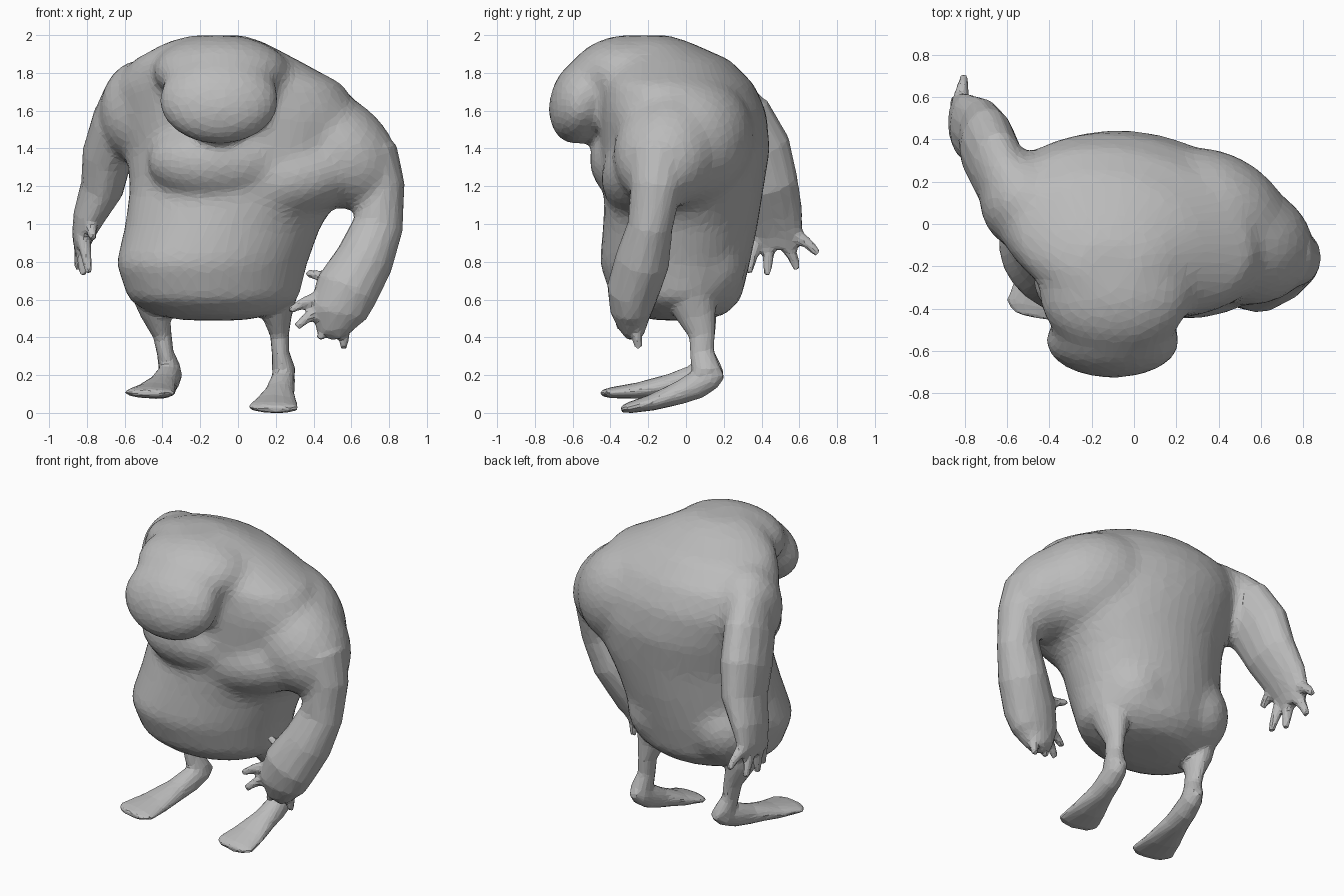
import bpy, bmesh, math
from mathutils import Vector, Matrix, Euler

old = bpy.data.objects.get("Cube")
if old:
    bpy.data.objects.remove(old, do_unlink=True)


def ball(center, radii, turn=(0, 0, 0)):
    """Closed ellipsoid; turn is in degrees."""
    rot = Euler([math.radians(a) for a in turn]).to_matrix().to_4x4()
    mat = Matrix.Translation(center) @ rot @ Matrix.Diagonal((*radii, 1))
    bmesh.ops.create_icosphere(bm, subdivisions=4, radius=1, matrix=mat)


def tube(sections, sides=16):
    """Closed loft through (x, y, z, half width, half depth) sections.
    A sixth value is a yaw in degrees and keeps the section level."""
    pts = [Vector(s[:3]) for s in sections]
    rings = []
    for i, s in enumerate(sections):
        along = (pts[min(i + 1, len(pts) - 1)] - pts[max(i - 1, 0)]).normalized()
        yaw = 0
        if len(s) > 5:
            yaw = math.radians(s[5])
            along = Vector((0, 0, 1))
        u = Vector((math.cos(yaw), math.sin(yaw), 0))
        u = (u - along * u.dot(along)).normalized()
        v = along.cross(u)
        ring = []
        for k in range(sides):
            a = math.tau * k / sides
            ring.append(bm.verts.new(pts[i] + u * s[3] * math.cos(a) + v * s[4] * math.sin(a)))
        rings.append(ring)
    for lo, hi in zip(rings, rings[1:]):
        for k in range(sides):
            n = (k + 1) % sides
            bm.faces.new((lo[k], lo[n], hi[n], hi[k]))
    bm.faces.new(rings[0][::-1])
    bm.faces.new(rings[-1])


def finger(root, tip):
    """Tapered finger with a slight knuckle."""
    a, b = Vector(root), Vector(tip)
    mid = a.lerp(b, 0.55) + Vector((0, 0, 0.012))
    tube([(*a, .042, .042), (*mid, .03, .03), (*b, .021, .021)], 8)


def foot(heel, toe):
    """Long foot with a sagging sole, running from the heel to a wide toe end."""
    a, b = Vector(heel), Vector(toe)
    shape = [(0, .03, .035), (.1, .06, .065), (.25, .07, .075), (.42, .078, .062),
             (.7, .115, .044), (.92, .14, .03), (1, .09, .018)]
    tube([(*(a.lerp(b, t) - Vector((0, 0, .03 * math.sin(math.pi * t)))), w, h)
          for t, w, h in shape])


def finish(name):
    """Turn the current working mesh into an object."""
    bmesh.ops.recalc_face_normals(bm, faces=bm.faces)
    mesh = bpy.data.meshes.new(name)
    bm.to_mesh(mesh)
    bm.free()
    ob = bpy.data.objects.new(name, mesh)
    bpy.context.collection.objects.link(ob)
    return ob


def fuse(ob, voxel, rounds, ratio):
    """Merge overlapping masses, soften the folds and reduce to facets."""
    bpy.context.view_layer.objects.active = ob
    remesh = ob.modifiers.new("fuse", 'REMESH')
    remesh.mode = 'VOXEL'
    remesh.voxel_size = voxel
    soften = ob.modifiers.new("soften", 'SMOOTH')
    soften.factor = .5
    soften.iterations = rounds
    ob.modifiers.new("facet", 'DECIMATE').ratio = ratio
    for name in ("fuse", "soften", "facet"):
        bpy.ops.object.modifier_apply(modifier=name)


# Arm paths: left hangs to the front, right is swung to the back
left_arm = [(.56, -.12, 1.46, .20, .22),
            (.68, -.14, 1.34, .185, .19),
            (.765, -.16, 1.2, .12, .135),
            (.74, -.19, 1.0, .135, .12),
            (.67, -.23, .82, .155, .145),
            (.575, -.28, .66, .17, .14),
            (.53, -.29, .54, .155, .11),
            (.53, -.28, .46, .115, .075),
            (.55, -.27, .42, .06, .05)]
right_arm = [(-.58, .15, 1.72, .12, .16),
             (-.64, .25, 1.56, .13, .21),
             (-.69, .36, 1.38, .135, .205),
             (-.72, .42, 1.20, .115, .18),
             (-.79, .46, 1.05, .085, .16),
             (-.82, .48, .95, .06, .14),
             (-.83, .48, .88, .04, .115)]

# Torso, from the belly up to the hunched back
bm = bmesh.new()
tube([(-.13, -.04, .50, .16, .12, 0),
      (-.13, -.04, .53, .33, .25, 5),
      (-.13, -.05, .61, .455, .34, 8),
      (-.14, -.06, .80, .51, .395, 10),
      (-.08, -.03, 1.0, .52, .41, 3),
      (.0, -.01, 1.2, .575, .42, -6),
      (.02, 0, 1.4, .62, .435, -12),
      (.0, -.01, 1.6, .66, .42, -14),
      (-.05, -.04, 1.75, .62, .385, -14),
      (-.12, -.09, 1.88, .44, .32, -10),
      (-.12, -.17, 1.97, .27, .20, 0),
      (-.11, -.20, 2.01, .14, .11, 0)], 32)

# Sagging chest, shoulders, shoulder blade and buttocks
ball((-.10, -.27, 1.34), (.38, .24, .22))
ball((.24, -.20, 1.25), (.42, .25, .22), (0, -10, 0))
ball((.50, -.09, 1.41), (.39, .29, .28), (0, 36, -15))
ball((.37, .03, 1.44), (.41, .31, .33), (0, 25, -28))
ball((-.52, .11, 1.61), (.21, .23, .27))
for x in (-.36, .08):
    ball((x, .07, .80), (.24, .25, .25))

# Head hanging forward and down
ball((-.09, -.33, 1.82), (.36, .29, .19), (8, 0, 0))
ball((-.10, -.55, 1.665), (.32, .17, .24), (-18, 0, 0))

# Upper arms flow into the trunk
tube(left_arm[:5])
tube(right_arm[:4])
trunk = finish("trunk")
fuse(trunk, .022, 24, 1)

# Forearms and fingers
bm = bmesh.new()
tube(left_arm[1:])
for root, tip in [((.44, -.30, .62), (.27, -.34, .55)),
                  ((.44, -.30, .55), (.31, -.36, .465)),
                  ((.50, -.28, .50), (.43, -.30, .40)),
                  ((.56, -.27, .46), (.56, -.25, .35)),
                  ((.50, -.23, .70), (.36, -.19, .75))]:
    finger(root, tip)
tube(right_arm[1:])
for root, tip in [((-.82, .38, .93), (-.79, .33, .75)),
                  ((-.83, .44, .90), (-.82, .43, .74)),
                  ((-.83, .53, .90), (-.85, .59, .77)),
                  ((-.82, .58, .95), (-.80, .70, .85)),
                  ((-.78, .35, 1.0), (-.77, .27, .93))]:
    finger(root, tip)

# Thin legs and long feet
tube([(-.44, .03, .64, .13, .14), (-.44, .06, .54, .08, .11),
      (-.40, .085, .42, .05, .07), (-.385, .085, .33, .045, .065),
      (-.36, .11, .24, .06, .08)])
foot((-.34, .19, .24), (-.48, -.44, .115))
tube([(.19, .03, .62, .13, .14), (.21, .06, .51, .075, .10),
      (.22, .085, .42, .05, .07), (.225, .085, .33, .047, .065),
      (.245, .11, .22, .065, .08)])
foot((.25, .19, .23), (.18, -.34, .03))
skin = finish("creature_skin")

# One continuous skin
trunk.select_set(True)
skin.select_set(True)
bpy.context.view_layer.objects.active = skin
bpy.ops.object.join()
fuse(skin, .013, 6, .06)

# Stand on the ground
mesh = skin.data
low = min(v.co.z for v in mesh.vertices)
mesh.transform(Matrix.Translation((0, 0, -low)))
mesh.polygons.foreach_set("use_smooth", [False] * len(mesh.polygons))

grey = bpy.data.materials.new("plain_grey")
grey.use_nodes = True
colour = (.5, .5, .5, 1)
grey.diffuse_color = colour
grey.node_tree.nodes["Principled BSDF"].inputs["Base Color"].default_value = colour
mesh.materials.clear()
mesh.materials.append(grey)
